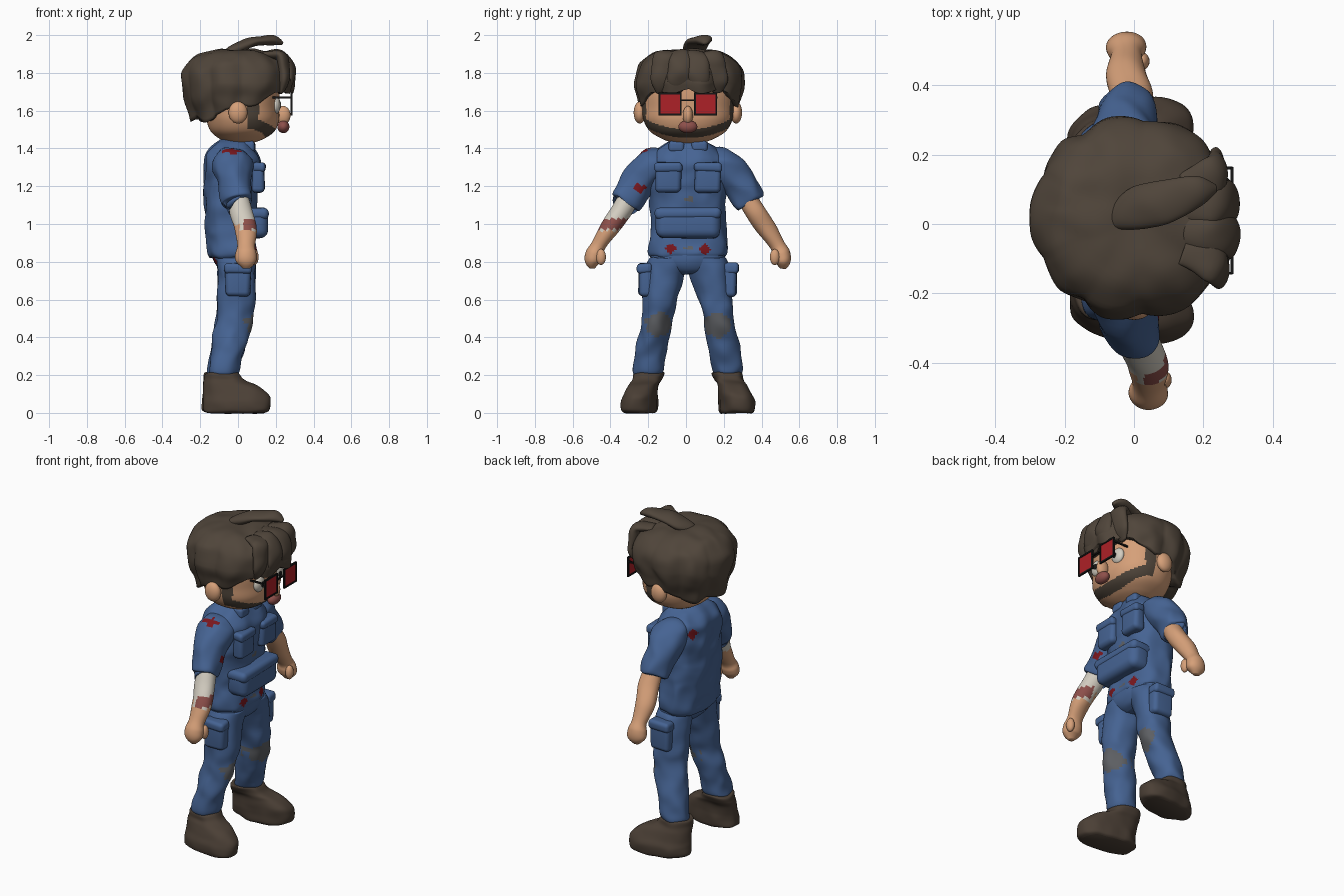
import bpy, bmesh
from math import sin, cos, pi, radians, degrees
from mathutils import Vector, Matrix, noise

if "Cube" in bpy.data.objects:
    bpy.data.objects.remove(bpy.data.objects["Cube"])

MID = 0.01  # y of the body's mirror plane


def material(name, *rgb):
    m = bpy.data.materials.new(name)
    m.use_nodes = True
    m.diffuse_color = (*rgb, 1)
    m.node_tree.nodes["Principled BSDF"].inputs["Base Color"].default_value = (*rgb, 1)
    return m


SKIN = material("skin", .67, .35, .19)
DENIM = material("denim blue", .06, .125, .29)
HAIR = material("hair brown", .08, .06, .043)
BOOT = material("boot brown", .07, .05, .036)
LENS = material("lens red", .42, .015, .02)
BLACK = material("frame black", .008, .008, .008)
WHITE = material("bandage white", .65, .61, .53)
DIRT = material("dirt grey", .11, .115, .125)
MOUTH = material("raw pink", .27, .08, .07)
BLOOD = material("blood red", .19, .008, .012)


def finish(name, bm, mats, rule=None, smooth=True, bump=0):
    """Turn a bmesh into an object, wrinkle it and colour its faces."""
    for v in bm.verts:
        if bump:
            v.co += noise.noise_vector(v.co * 11) * bump
    bmesh.ops.recalc_face_normals(bm, faces=bm.faces)
    for f in bm.faces:
        f.smooth = smooth
        if rule:
            f.material_index = rule(f.calc_center_median())
    me = bpy.data.meshes.new(name)
    bm.to_mesh(me)
    bm.free()
    for m in mats:
        me.materials.append(m)
    ob = bpy.data.objects.new(name, me)
    bpy.context.collection.objects.link(ob)
    return ob


def bridge(bm, rings):
    n = len(rings[0])
    for a, b in zip(rings, rings[1:]):
        for i in range(n):
            j = (i + 1) % n
            bm.faces.new((a[i], a[j], b[j], b[i]))


def spline(rows, steps):
    """Catmull-Rom interpolation of section tuples."""
    rows = [Vector(r) for r in rows]
    pts = [rows[0]] + rows + [rows[-1]]
    out = []
    for a, b, c, d in zip(pts, pts[1:], pts[2:], pts[3:]):
        for k in range(steps):
            t = k / steps
            out.append(b + (c - a) * (t / 2) + (a * 2 - b * 5 + c * 4 - d) * (t * t / 2)
                       + (b * 3 - a - c * 3 + d) * (t ** 3 / 2))
    return out + [rows[-1]]


def loft(name, rows, mats, side=1, rule=None, upright=True, power=2, bump=0,
         n=56, steps=7, axis=(1, 0, 0), splay=0):
    """Skin sections (x, y, z, radius along axis, other radius)."""
    rows = spline(rows, steps)
    bm = bmesh.new()
    rings = []
    for i, r in enumerate(rows):
        p = Vector(r[:3])
        t = Vector((0, 0, 1))
        if not upright:
            t = (Vector(rows[min(i + 1, len(rows) - 1)][:3]) - Vector(rows[max(i - 1, 0)][:3])).normalized()
        u = Vector(axis)
        u = (u - t * u.dot(t)).normalized()
        w = t.cross(u)
        ring = []
        for k in range(n):
            c, s = cos(2 * pi * k / n), sin(2 * pi * k / n)
            c, s = (abs(q) ** (2 / power) * (1 if q > 0 else -1) for q in (c, s))
            q = p + u * c * max(r[3], .002) + w * s * max(r[4], .002)
            q.y = MID + side * (q.y + splay * q.x)
            ring.append(bm.verts.new(q))
        rings.append(ring)
    bridge(bm, rings)
    bm.faces.new(rings[0])
    bm.faces.new(rings[-1])
    return finish(name, bm, mats, rule, bump=bump)


def blob(name, at, size, mat):
    bm = bmesh.new()
    bmesh.ops.create_uvsphere(bm, u_segments=24, v_segments=16, radius=1,
                              matrix=Matrix.Translation(at) @ Matrix.Diagonal((*size, 1)))
    return finish(name, bm, [mat])


def box(name, at, size, mat, round_by=0):
    bm = bmesh.new()
    bmesh.ops.create_cube(bm, matrix=Matrix.Translation(at) @ Matrix.Diagonal((*size, 1)))
    if round_by:
        bmesh.ops.bevel(bm, geom=bm.edges[:], offset=round_by, segments=5, profile=.5, affect='EDGES')
    return finish(name, bm, [mat], smooth=round_by > 0, bump=.006 if round_by else 0)


def spots(*marks):
    """Diamond-shaped marks: (x, y, z, reach, material index)."""
    def rule(c):
        for x, y, z, reach, index in marks:
            if abs(c.x - x) * .5 + abs(c.y - y) * .8 + abs(c.z - z) < reach:
                return index
        return 0
    return rule


# Shirt and trousers
loft("shirt", [(-.03, 0, .82, .115, .19), (-.03, 0, .85, .13, .208), (-.04, 0, .95, .13, .205),
               (-.04, 0, 1.07, .135, .2), (-.035, 0, 1.2, .145, .2), (-.03, 0, 1.3, .148, .205),
               (-.035, 0, 1.37, .135, .185), (-.03, 0, 1.42, .1, .13), (-.02, 0, 1.45, .075, .085)],
     [DENIM, BLOOD, DIRT], power=2.5, bump=.014, n=96, steps=9,
     rule=spots((.09, -.08, .87, .032, 1), (.09, .1, .865, .032, 1), (.1, .01, .875, .02, 2),
                (-.15, .15, 1.33, .035, 1), (.12, .02, 1.13, .025, 2), (.03, -.17, 1.35, .03, 1)))
loft("trouser_seat", [(-.01, 0, .735, .05, .06), (-.01, 0, .76, .085, .15),
                      (-.015, 0, .81, .11, .195), (-.02, 0, .88, .115, .19)],
     [DENIM, BLOOD], power=2.4, bump=.008, rule=spots((-.12, -.05, .8, .035, 1)))


def knee(c):
    near = ((c.z - .465) / .065) ** 2 + ((abs(c.y - MID) - .155) / .07) ** 2
    return 1 if near + noise.noise(c * 25) * .5 < 1 and c.x > -.05 else 0


# Shirt pieces, legs and arms, one side at a time
for side, word in ((1, "left"), (-1, "right")):
    y = lambda v: MID + side * v
    loft(word + "_trouser_leg",
         [(-.01, .1, .82, .1, .1), (-.01, .115, .76, .1, .11), (-.01, .147, .6, .097, .093),
          (-.015, .163, .5, .1, .08), (-.04, .18, .4, .093, .083), (-.062, .2, .3, .085, .084),
          (-.08, .21, .215, .082, .077), (-.08, .21, .2, .06, .055)],
         [DENIM, DIRT], side, knee, bump=.012)
    box(word + "_thigh_pocket", (.0, y(.222), .7), (.13, .075, .17), DENIM, .025)
    box(word + "_thigh_flap", (.0, y(.23), .765), (.14, .08, .055), DENIM, .02)
    loft(word + "_boot",
         [(-.01, .255, 0, .15, .075), (-.01, .258, .015, .178, .09), (-.008, .258, .06, .182, .094),
          (-.012, .25, .1, .172, .086), (-.04, .24, .145, .14, .078), (-.075, .225, .175, .103, .076),
          (-.09, .215, .21, .085, .078), (-.09, .215, .212, .05, .05)],
         [BOOT], side, power=2.4, bump=.01, splay=.1)

    # Chest pockets with flaps, and collar wings
    box(word + "_chest_pocket", (.105, y(.105), 1.24), (.07, .14, .15), DENIM, .025)
    box(word + "_chest_flap", (.11, y(.105), 1.3), (.075, .15, .05), DENIM, .02)
    box(word + "_collar", (.055, y(.06), 1.41), (.07, .085, .06), DENIM, .02)

    # Sleeves
    loft(word + "_sleeve",
         [(-.035, .1, 1.34, .08, .06), (-.03, .19, 1.31, .105, .093), (-.02, .265, 1.22, .09, .09),
          (-.01 - .01 * side, .325, 1.12, .08, .083), (-.01 - .01 * side, .328, 1.115, .055, .055)],
         [DENIM, BLOOD], side, spots((-.03, -.22, 1.385, .035, 1), (.06, -.25, 1.19, .035, 1)),
         upright=False, bump=.014)

    # Forearms: the right one is bandaged
    def bandage(c):
        edge = noise.noise(c * 30) * .015
        if side > 0 or not .965 < c.z + edge < 1.15:
            return 0
        if abs(c.z - 1.0) < .028 and c.x > .03:
            return 2
        return 1 if c.z + edge > 1.0 or c.x > .01 else 0
    h = .01 - .032 * side
    loft(word + "_forearm",
         [(0, .3, 1.16, .05, .05), (.005 - .01 * side, .353, 1.07, .06, .055), (h, .42, .97, .058, .05),
          (h, .475, .885, .045, .04), (h, .495, .84, .056, .047), (h, .505, .8, .054, .042),
          (h, .505, .765, .02, .015)],
         [SKIN, WHITE, MOUTH], side, bandage, upright=False, bump=.004)
    blob(word + "_thumb", (h + .045, y(.46), .825), (.022, .026, .042), SKIN)
    blob(word + "_ear", (.0, y(.255), 1.59), (.05, .032, .058), SKIN)

    # Eyes and glasses
    blob(word + "_eye", (.2, y(.09), 1.63), (.025, .045, .048), WHITE)
    blob(word + "_pupil", (.222, y(.085), 1.63), (.007, .016, .018), BLACK)
    box(word + "_lens", (.283, y(.094), 1.635), (.004, .105, .105), LENS)
    for k in (-1, 1):
        box(word + "_rim_upright", (.283, y(.094 + k * .056), 1.635), (.01, .01, .122), BLACK)
        box(word + "_rim_bar", (.283, y(.094), 1.635 + k * .056), (.01, .122, .01), BLACK)
    box(word + "_temple_arm", (.215, y(.152), 1.67), (.14, .008, .01), BLACK)
box("glasses_bridge", (.283, MID, 1.655), (.008, .08, .008), BLACK)

# Belt bag
box("belt_bag", (.09, MID, 1.0), (.14, .34, .15), DENIM, .045)
box("belt_bag_flap", (.09, MID, 1.055), (.145, .35, .065), DENIM, .028)


# Head with jaw beard and sideburns
def beard(c):
    y = c.y - MID
    jaw = abs(c.z - 1.478 - 1.1 * y * y) < .022 and c.x > .05
    burn = .05 < c.x < .11 and 1.53 < c.z < 1.72
    return 1 if jaw or burn else 0


loft("neck", [(-.02, 0, 1.38, .075, .08), (-.01, 0, 1.5, .075, .08)], [SKIN])
loft("head", [(.02, 0, 1.43, .06, .08), (.02, 0, 1.45, .115, .135), (.024, 0, 1.49, .168, .2),
              (.025, 0, 1.55, .192, .235), (.02, 0, 1.62, .198, .243), (.015, 0, 1.7, .205, .248),
              (.01, 0, 1.8, .2, .23), (.01, 0, 1.87, .12, .14)],
     [SKIN, HAIR], rule=beard, power=2.2, n=112, steps=9)
blob("nose", (.238, MID, 1.575), (.04, .027, .05), SKIN)
blob("mouth", (.24, MID, 1.515), (.032, .05, .034), MOUTH)


# Hair: a boxy cap with clumps and a rim that drops from fringe to nape
def rim_height(angle):
    keys = [(0, 1.705), (48, 1.7), (62, 1.66), (78, 1.62), (104, 1.62), (122, 1.55), (181, 1.555)]
    for (a, p), (b, q) in zip(keys, keys[1:]):
        if a <= angle <= b:
            return p + (q - p) * (angle - a) / (b - a)


bm = bmesh.new()
N, TOP, SIDE = 144, 16, 12
rings = []
for j in range(TOP + SIDE + 3):
    ring = []
    for i in range(N):
        a = 2 * pi * i / N - pi
        clump = abs(sin(a * 4.5 + .4 * sin(a * 3)))
        rim = rim_height(abs(degrees(a))) - .022 * clump + .01
        if j <= TOP:
            e = radians(90 * max(j, .1) / TOP)
            r, z = sin(e) ** .72, 1.75 + .175 * cos(e) ** .75
        else:
            f = min((j - TOP) / SIDE, 1)
            z = 1.75 + (rim - 1.75) * f
            r = 1 - .17 * max(0, (1.75 - z) / .2) ** 1.4
        if j > TOP + SIDE:
            r *= .9 if j == TOP + SIDE + 1 else .7
            z += .01
        grow = min(j / TOP, 1)
        r *= 1 + grow * (.055 * clump - .035) + .02 * noise.noise((cos(a) * 3, sin(a) * 3, z * 8))
        ring.append(bm.verts.new((.297 * r * cos(a), .018 + .288 * r * sin(a), z)))
    rings.append(ring)
bridge(bm, rings)
bm.faces.new(rings[0])
finish("hair", bm, [HAIR], bump=.012)

# Loose locks on the crown and forehead
loft("crown_lock", [(-.06, .0, 1.9, .03, .02), (.0, .03, 1.935, .06, .03), (.1, .06, 1.965, .06, .026),
                    (.19, .085, 1.975, .045, .024), (.235, .095, 1.96, .012, .008)],
     [HAIR], upright=False, axis=(0, 1, 0), bump=.008)
for k, y in enumerate((-.13, -.045, .05, .14)):
    reach = .275 - 2 * y * y
    loft("fringe_lock_%d" % (k + 1),
         [(.14, y * .7, 1.9, .04, .015), (.225, y * .9, 1.89, .06, .028), (reach, y, 1.82, .062, .032),
          (reach - .002, y * 1.1, 1.75, .056, .026), (reach - .02, y * 1.15, 1.695, .02, .01)],
         [HAIR], upright=False, axis=(0, 1, 0), bump=.008)
